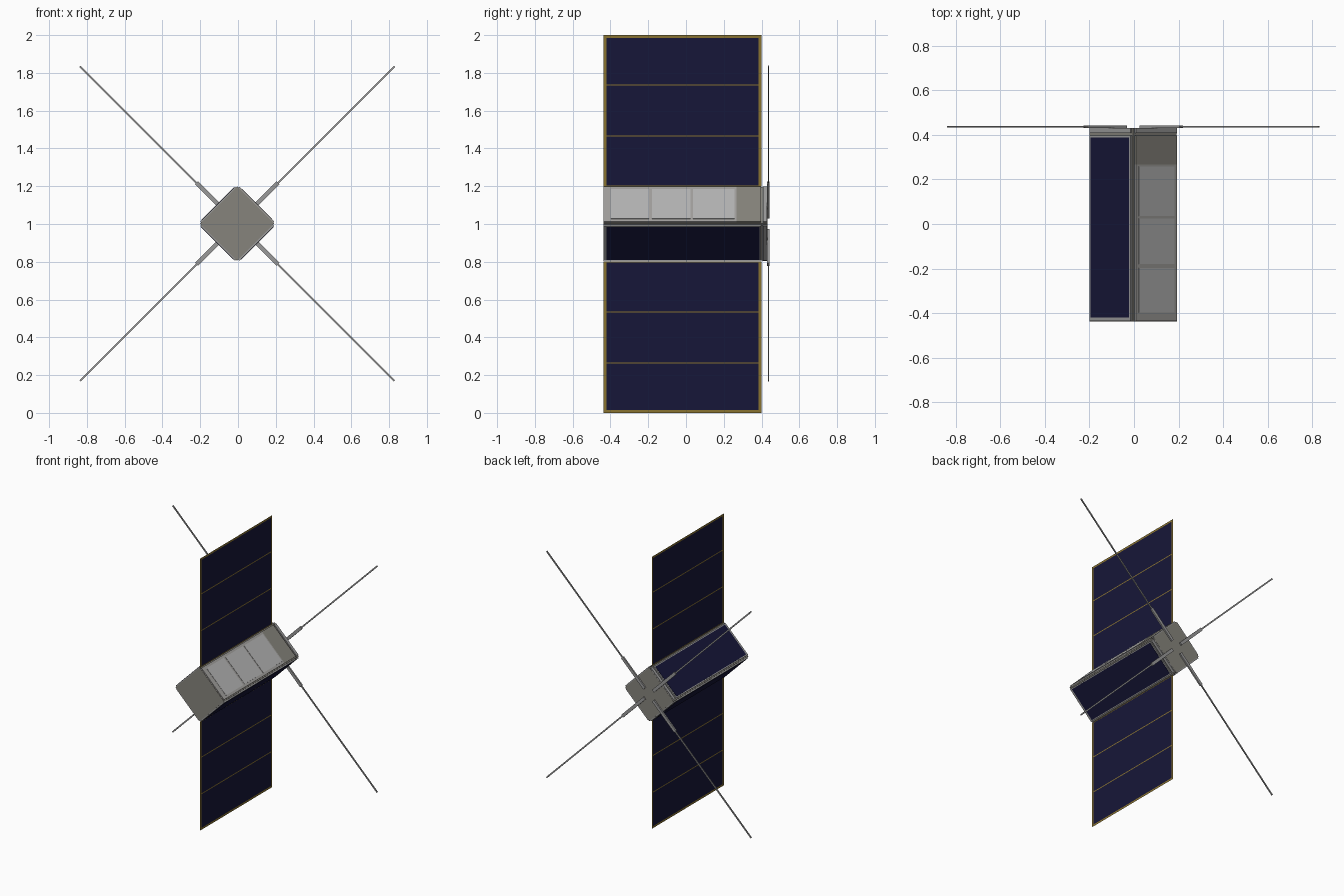
import bpy, bmesh
from math import radians
from mathutils import Matrix, Vector

if "Cube" in bpy.data.objects:
    bpy.data.objects.remove(bpy.data.objects["Cube"])

CENTRE = Vector((-0.004, 0, 1.002))


def material(name, r, g, b):
    m = bpy.data.materials.new(name)
    m.diffuse_color = (r, g, b, 1)
    m.use_nodes = True
    m.node_tree.nodes["Principled BSDF"].inputs["Base Color"].default_value = m.diffuse_color
    return m


BLUE = material("cell_blue", 0.008, 0.008, 0.04)
GOLD = material("frame_gold", 0.25, 0.17, 0.03)
METAL = material("body_metal", 0.24, 0.23, 0.20)
PALE = material("pale_plate", 0.36, 0.35, 0.34)
GLASS = material("pale_tile", 0.46, 0.46, 0.46)
STEEL = material("frame_grey", 0.32, 0.32, 0.32)


def finish(name, bm, mats):
    me = bpy.data.meshes.new(name)
    bm.to_mesh(me)
    bm.free()
    for m in mats:
        me.materials.append(m)
    ob = bpy.data.objects.new(name, me)
    bpy.context.collection.objects.link(ob)
    return ob


def box(name, angle, x, y, z, mat):
    """Box from ranges: x outward at the given angle, y along the body, z sideways."""
    bm = bmesh.new()
    bmesh.ops.create_cube(bm, size=1)
    size = Matrix.Diagonal((x[1] - x[0], y[1] - y[0], z[1] - z[0], 1))
    mid = Matrix.Translation((sum(x) / 2, sum(y) / 2, sum(z) / 2))
    turn = Matrix.Rotation(-radians(angle), 4, 'Y')
    bm.transform(Matrix.Translation(CENTRE) @ turn @ mid @ size)
    return finish(name, bm, [mat])


# Main body, turned so its edges point up and down, and the end caps
box("body_core", 45, (-0.138, 0.138), (-0.434, 0.41), (-0.138, 0.138), METAL)
box("front_cap", 45, (-0.139, 0.139), (-0.438, -0.434), (-0.139, 0.139), METAL)
box("rear_cap", 45, (-0.139, 0.139), (0.405, 0.431), (-0.139, 0.139), METAL)

# Solar cells in grey frames on three sides
for i, a in enumerate((135, 225, 315)):
    box(f"side_frame_{i}", a, (0.136, 0.147), (-0.436, 0.398), (-0.13, 0.13), STEEL)
    box(f"side_cell_{i}", a, (0.14, 0.149), (-0.42, 0.388), (-0.122, 0.122), BLUE)

# Pale instrument side with three tiles and a service plate
box("instrument_plate", 45, (0.136, 0.147), (-0.436, 0.267), (-0.13, 0.13), PALE)
box("service_plate", 45, (0.136, 0.147), (0.267, 0.398), (-0.13, 0.13), METAL)
for i, (y0, y1) in enumerate(((-0.397, -0.197), (-0.18, 0.025), (0.037, 0.257))):
    box(f"instrument_tile_{i}", 45, (0.14, 0.149), (y0, y1), (-0.112, 0.112), GLASS)

# Rear edge brackets and crossed antennas with thicker root sleeves
for i, a in enumerate((45, 135, 225, 315)):
    box(f"rear_bracket_{i}", a, (0.136, 0.147), (0.408, 0.43), (-0.13, 0.13), STEEL)
    box(f"antenna_sleeve_{i}", a, (0.05, 0.305), (0.43, 0.441), (-0.011, 0.011), STEEL)
    box(f"antenna_rod_{i}", a, (0.05, 1.177), (0.433, 0.439), (-0.005, 0.005), STEEL)


# Thin solar wings: a sheet cut into gold strips and blue cells
def wing(name, sign):
    ys = (-0.437, -0.422, 0.385, 0.4)
    zs = (0.198, 0.204, 0.462, 0.469, 0.732, 0.739, 0.986, 1.0)
    bm = bmesh.new()
    grid = [[bm.verts.new((-0.002, y, 1 + sign * z)) for y in ys] for z in zs]
    for r in range(len(zs) - 1):
        for c in range(3):
            f = bm.faces.new((grid[r][c], grid[r][c + 1], grid[r + 1][c + 1], grid[r + 1][c]))
            f.material_index = 1 if c == 1 and r % 2 == 1 else 0
    bmesh.ops.recalc_face_normals(bm, faces=bm.faces)
    finish(name, bm, [GOLD, BLUE])


wing("upper_wing", 1)
wing("lower_wing", -1)
